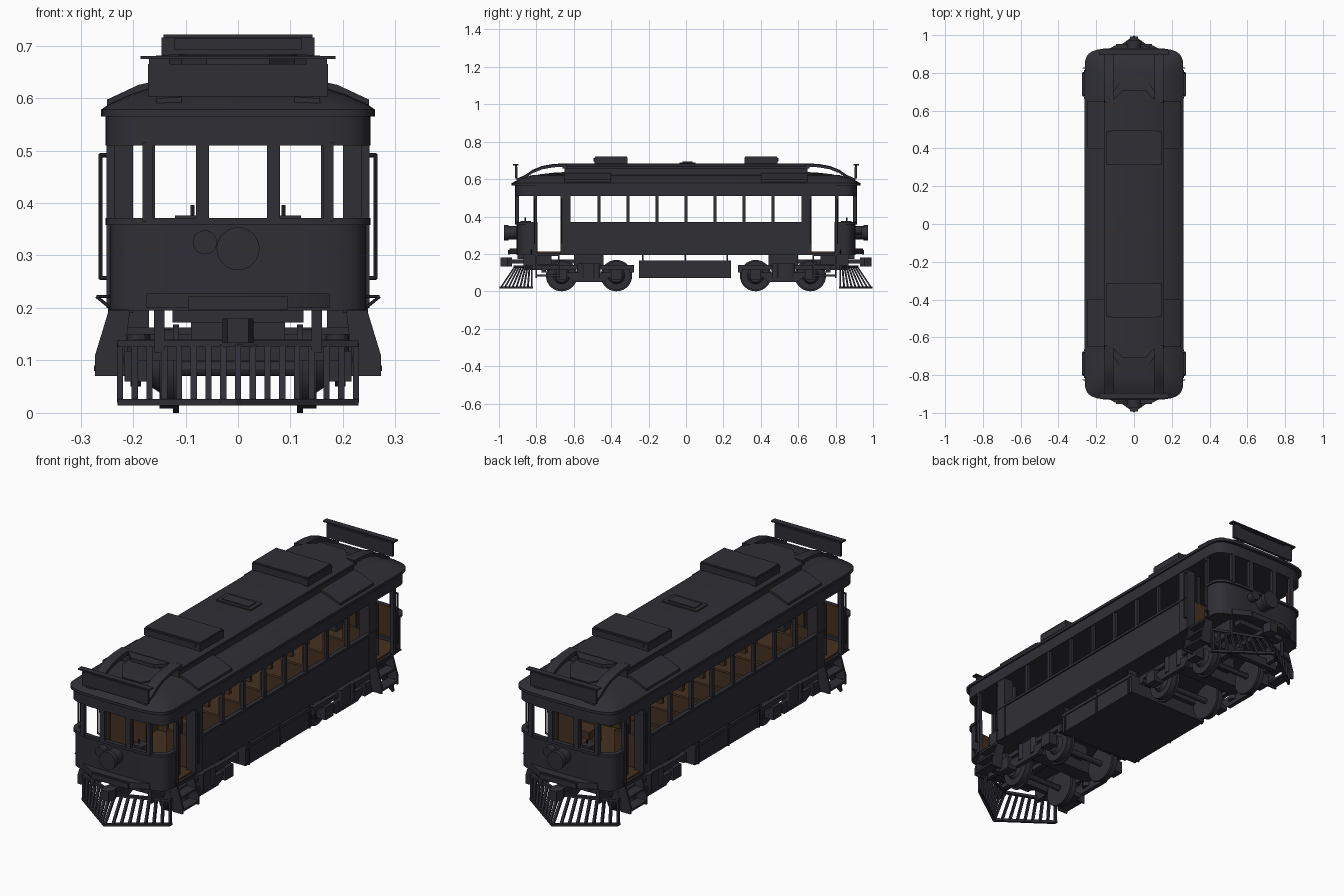
import bpy, bmesh, math
from mathutils import Vector, Matrix

if "Cube" in bpy.data.objects:
    bpy.data.objects.remove(bpy.data.objects["Cube"])


def material(name, col):
    m = bpy.data.materials.new(name)
    m.diffuse_color = (*col, 1)
    m.use_nodes = True
    m.node_tree.nodes["Principled BSDF"].inputs["Base Color"].default_value = m.diffuse_color
    return m


DARK = material("charcoal paint", (0.028, 0.028, 0.036))
BROWN = material("brown wood", (0.060, 0.031, 0.015))
ends = []  # parts of the front end, copied to the back by half a turn


def finish(name, bm, mats=(DARK,), end=False, fix=True):
    if fix:
        bmesh.ops.recalc_face_normals(bm, faces=bm.faces[:])
    me = bpy.data.meshes.new(name)
    bm.to_mesh(me)
    bm.free()
    for m in mats:
        me.materials.append(m)
    ob = bpy.data.objects.new(name, me)
    bpy.context.collection.objects.link(ob)
    if end:
        ends.append(ob)
    return ob


def hull(name, pts, mat=DARK, end=False):
    bm = bmesh.new()
    for p in pts:
        bm.verts.new(p)
    bmesh.ops.convex_hull(bm, input=bm.verts[:])
    return finish(name, bm, (mat,), end)


def box(name, x0, x1, y0, y1, z0, z1, mat=DARK, end=False, inner=0):
    """Axis box; inner=+1/-1 paints the face looking toward that x direction brown."""
    bm = bmesh.new()
    bmesh.ops.create_cube(bm, size=1)
    for v in bm.verts:
        v.co = ((x0 + x1) / 2 + v.co.x * abs(x1 - x0), (y0 + y1) / 2 + v.co.y * abs(y1 - y0),
                (z0 + z1) / 2 + v.co.z * abs(z1 - z0))
    bm.normal_update()
    for f in bm.faces:
        f.material_index = int(inner != 0 and f.normal.x * inner > 0.5)
    return finish(name, bm, (mat, BROWN) if inner else (mat,), end)


def tube(name, a, b, r, n=8, end=False, r2=None):
    a, b = Vector(a), Vector(b)
    bm = bmesh.new()
    rot = (b - a).to_track_quat('Z', 'Y').to_matrix().to_4x4()
    bmesh.ops.create_cone(bm, cap_ends=True, segments=n, radius1=r, radius2=r if r2 is None else r2,
                          depth=(b - a).length, matrix=Matrix.Translation((a + b) / 2) @ rot)
    return finish(name, bm, (DARK,), end)


def arc(w, ye, n=16):
    """Rounded plan of the front end, from the left side round to the right."""
    base = min(0.80, ye - 0.10)
    pts = []
    for i in range(n + 1):
        c, s = math.cos(math.pi * i / n), max(0, math.sin(math.pi * i / n))
        pts.append((-w * math.copysign(abs(c) ** 0.45, c), -(base + (ye - base) * s ** 0.45)))
    return pts


def loft(name, rings, mat=DARK):
    """Stack of full plan outlines given as (half width, half length, z)."""
    bm = bmesh.new()
    loops = []
    for w, ye, z in rings:
        a = arc(w, ye)
        loops.append([bm.verts.new((x, y, z)) for x, y in a + [(-x, -y) for x, y in a]])
    for lo, hi in zip(loops, loops[1:]):
        for i in range(len(lo)):
            j = (i + 1) % len(lo)
            bm.faces.new((lo[i], lo[j], hi[j], hi[i]))
    bm.faces.new(loops[0])
    bm.faces.new(loops[-1])
    return finish(name, bm, (mat,))


def end_wall(name, w, ye, z0, z1, t=0.012):
    """Curved wall round the front end, brown on the inside."""
    bm = bmesh.new()
    cols = []
    for (ox, oy), (ix, iy) in zip(arc(w, ye), arc(w - t, ye - t)):
        cols.append([bm.verts.new(p) for p in ((ox, oy, z0), (ox, oy, z1), (ix, iy, z1), (ix, iy, z0))])
    for a, b in zip(cols, cols[1:]):
        for k in range(4):
            f = bm.faces.new((a[k], b[k], b[(k + 1) % 4], a[(k + 1) % 4]))
            f.material_index = int(k == 2)
    bm.faces.new(cols[0])
    bm.faces.new(cols[-1])
    return finish(name, bm, (DARK, BROWN), True)


# floor, fascia over the windows, and domed roof
loft("underfloor", [(0.243, 0.905, 0.195), (0.243, 0.905, 0.206)])
loft("cabin_floor", [(0.232, 0.89, 0.206), (0.232, 0.89, 0.213)], BROWN)
loft("fascia", [(0.253, 0.915, 0.51), (0.253, 0.915, 0.568)])
loft("roof", [(0.261, 0.932, 0.565), (0.261, 0.932, 0.578), (0.247, 0.915, 0.588),
              (0.205, 0.87, 0.607), (0.16, 0.82, 0.622)])

# saloon sides with eight windows
for s in (-1, 1):
    box("saloon_side", s * 0.233, s * 0.246, -0.672, 0.672, 0.2, 0.362, inner=-s)
    box("window_sill", s * 0.233, s * 0.253, -0.672, 0.672, 0.36, 0.371, inner=-s)
    for k in range(7):
        y = -0.465 + 0.155 * k
        box("window_post", s * 0.235, s * 0.25, y - 0.008, y + 0.008, 0.37, 0.511, inner=-s)
    for k in range(-4, 4):  # seats below the sill
        y = 0.155 * k + 0.05
        box("seat", s * 0.08, s * 0.232, y, y + 0.09, 0.25, 0.285, BROWN)
        box("seat_back", s * 0.08, s * 0.232, y, y + 0.015, 0.213, 0.36, BROWN)

# clerestory, hatches and centre vent on the roof
hull("clerestory", [(s * x, y, z) for s in (-1, 1) for y in (-0.65, 0.65)
                    for x, z in ((0.148, 0.615), (0.148, 0.66))])
hull("clerestory_roof", [(s * x, y, z) for s in (-1, 1) for y in (-0.66, 0.66)
                         for x, z in ((0.158, 0.658), (0.158, 0.668), (0.11, 0.684))])
box("roof_vent", -0.09, 0.09, -0.035, 0.05, 0.67, 0.69)
box("roof_vent_lid", -0.07, 0.07, -0.02, 0.035, 0.68, 0.694)

# underfloor equipment box
box("equipment_box", -0.215, 0.215, -0.25, 0.24, 0.07, 0.163)
for s in (-1, 1):
    for y in (-0.23, -0.005, 0.22):
        box("box_hanger", s * 0.17, s * 0.221, y - 0.004, y + 0.004, 0.07, 0.2)
    box("box_rim", s * 0.21, s * 0.22, -0.25, 0.24, 0.15, 0.166)

# front cab: curved dash, sill, window posts
end_wall("dash_panel", 0.246, 0.907, 0.197, 0.366)
end_wall("cab_sill", 0.253, 0.915, 0.358, 0.371, 0.02)
for x in (-0.068, 0.068):
    box("windscreen_post", x - 0.0125, x + 0.0125, -0.914, -0.898, 0.365, 0.515, end=True)
for s in (-1, 1):
    box("corner_post", s * 0.162, s * 0.182, -0.912, -0.893, 0.365, 0.515, end=True)
    box("door_post", s * 0.235, s * 0.251, -0.815, -0.797, 0.2, 0.515, end=True, inner=-s)
    box("saloon_end_post", s * 0.2, s * 0.25, -0.672, -0.618, 0.2, 0.515, end=True, inner=-s)
    box("bulkhead", s * 0.09, s * 0.24, -0.66, -0.645, 0.2, 0.365, BROWN, True)
    box("bulkhead_post", s * 0.158, s * 0.166, -0.66, -0.645, 0.36, 0.515, end=True)
    # grab rails beside the door
    for y in (-0.81, -0.668):
        tube("grab_rail", (s * 0.262, y, 0.255), (s * 0.262, y, 0.493), 0.004, end=True)
        for z in (0.257, 0.491):
            tube("rail_bracket", (s * 0.243, y, z), (s * 0.264, y, z), 0.004, end=True)
    # entrance steps with tapered cheeks
    for y in (-0.80, -0.68):
        hull("step_cheek", [(s * x, y + d, z) for d in (-0.004, 0.004) for x, z in
                            ((0.205, 0.2), (0.245, 0.2), (0.273, 0.108), (0.273, 0.07), (0.222, 0.07))], end=True)
    for x0, x1, z in ((0.225, 0.274, 0.08), (0.215, 0.262, 0.135), (0.2, 0.248, 0.19)):
        box("step_tread", s * x0, s * x1, -0.80, -0.68, z, z + 0.01, end=True)
    # folding side bracket
    for p, q in (((0.243, 0.222), (0.27, 0.222)), ((0.27, 0.222), (0.243, 0.2))):
        tube("side_bracket", (s * p[0], -0.825, p[1]), (s * q[0], -0.825, q[1]), 0.003, 6, True)
    # plates lying on the roof slope
    hull("roof_panel", [(s * x, y, z + d) for y in (-0.65, -0.40) for d in (-0.006, 0.006)
                        for x, z in ((0.15, 0.628), (0.19, 0.619), (0.25, 0.591))], end=True)
    # curved strips bringing the clerestory roof down to the end
    bm = bmesh.new()
    path = [(-0.64, 0.684), (-0.71, 0.681), (-0.77, 0.67), (-0.82, 0.65), (-0.86, 0.622), (-0.905, 0.602)]
    cols = [[bm.verts.new((s * x, y, z - d)) for x, d in ((0.108, 0), (0.156, 0.003), (0.156, 0.018), (0.108, 0.018))]
            for y, z in path]
    for a, b in zip(cols, cols[1:]):
        for k in range(4):
            bm.faces.new((a[k], b[k], b[(k + 1) % 4], a[(k + 1) % 4]))
    bm.faces.new(cols[0])
    bm.faces.new(cols[-1])
    finish("roof_strip", bm, end=True)
hull("clerestory_nose", [(s * x, y, z) for s in (-1, 1) for z in (0.664, 0.682)
                         for x, y in ((0.11, -0.63), (0.11, -0.66), (0.06, -0.71))], end=True)
hull("roof_hood", [(s * x, y, z) for s in (-1, 1) for x, y, z in
                   ((0.11, -0.6, 0.64), (0.11, -0.7, 0.635), (0.05, -0.79, 0.625), (0.11, -0.6, 0.61), (0.05, -0.79, 0.61))],
     end=True)
box("roof_box", -0.146, 0.146, -0.49, -0.312, 0.682, 0.715, end=True)
box("roof_box_lid", -0.142, 0.142, -0.486, -0.316, 0.714, 0.721, end=True)
box("roof_box_panel", -0.122, 0.122, -0.494, -0.48, 0.693, 0.714, end=True)

# destination board above the roof edge
box("board", -0.172, 0.172, -0.915, -0.902, 0.603, 0.665, end=True)
box("board_cap", -0.186, 0.186, -0.924, -0.896, 0.674, 0.68, end=True)
for x in (-0.15, 0.15):
    box("board_post", x - 0.02, x + 0.02, -0.914, -0.903, 0.66, 0.676, end=True)

# headlight, small lamp and driver's controller
tube("headlight", (0, -0.9, 0.313), (0, -0.965, 0.313), 0.036, 24, True)
tube("headlight_rim", (0, -0.95, 0.313), (0, -0.972, 0.313), 0.041, 24, True)
tube("small_lamp", (-0.063, -0.895, 0.325), (-0.063, -0.94, 0.325), 0.023, 20, True)
box("controller", 0.07, 0.12, -0.885, -0.83, 0.21, 0.376, end=True)
tube("controller_handle", (0.087, -0.86, 0.37), (0.087, -0.86, 0.396), 0.004, 8, True)

# bumper and coupler
hull("bumper", [(s * x, y, z) for s in (-1, 1) for z in (0.2, 0.228)
                for x, y in ((0.174, -0.88), (0.174, -0.905), (0.10, -0.945))], end=True)
box("bumper_plate", -0.095, 0.095, -0.952, -0.94, 0.197, 0.222, end=True)
box("coupler_beam", -0.125, 0.125, -0.9, -0.86, 0.172, 0.197, end=True)
box("coupler_bar", -0.015, 0.015, -0.96, -0.6, 0.148, 0.17, end=True)
hull("coupler_head", [(s * x, y, z) for s in (-1, 1) for x, y in ((0.02, -0.93), (0.03, -0.955), (0.02, -0.992))
                      for z in (0.133, 0.18)], end=True)

# slatted V-shaped fender
for s in (-1, 1):
    for z, yc, name in ((0.02, -0.99, "fender_bottom_rail"), (0.132, -0.915, "fender_top_rail")):
        hull(name, [(s * x, y + d, z + e) for x, y in ((0, yc), (0.23, -0.825))
                    for d in (-0.008, 0.008) for e in (-0.006, 0.006)], end=True)
    for k in range(9):
        t = k / 8
        x = 0.225 * t
        yb, yt = -0.99 + 0.165 * t, -0.915 + 0.09 * t
        hull("fender_slat", [(s * x + e, y + d, z) for y, z in ((yb, 0.02), (yt, 0.132))
                             for d in (-0.005, 0.005) for e in (-0.006, 0.006)], end=True)
    box("fender_arm", s * 0.14, s * 0.16, -0.87, -0.72, 0.115, 0.2, end=True)

# four-wheel truck
for y in (-0.665, -0.372):
    tube("axle", (-0.2, y, 0.084), (0.2, y, 0.084), 0.014, 12, True)
    for s in (-1, 1):
        tube("wheel", (s * 0.118, y, 0.084), (s * 0.15, y, 0.084), 0.076, 28, True)
        tube("wheel_flange", (s * 0.112, y, 0.084), (s * 0.124, y, 0.084), 0.084, 28, True)
        tube("wheel_hub", (s * 0.15, y, 0.084), (s * 0.165, y, 0.084), 0.045, 20, True, 0.035)
        box("journal_box", s * 0.17, s * 0.216, y - 0.03, y + 0.03, 0.06, 0.118, end=True)
for s in (-1, 1):
    box("truck_side_beam", s * 0.18, s * 0.2, -0.75, -0.29, 0.118, 0.14, end=True)
    hull("truck_equalizer", [(s * x, -0.5185 + d * m, z) for x in (0.185, 0.205) for m in (-1, 1)
                             for d, z in ((0.12, 0.1), (0.08, 0.05), (0.12, 0.085))], end=True)
    for y in (-0.56, -0.478):
        tube("spring", (s * 0.19, y, 0.07), (s * 0.19, y, 0.15), 0.022, 12, True)
box("truck_bolster", -0.205, 0.205, -0.555, -0.483, 0.09, 0.15, end=True)
box("truck_centre", -0.09, 0.09, -0.6, -0.44, 0.14, 0.2, end=True)
for y in (-0.76, -0.29):
    box("truck_cross_beam", -0.2, 0.2, y - 0.012, y + 0.012, 0.1, 0.14, end=True)

# copy the front end to the back
for ob in ends:
    c = ob.copy()
    c.rotation_euler.z = math.pi
    bpy.context.collection.objects.link(c)

# smooth the rounded parts, keep edges sharp
for ob in bpy.data.objects:
    ob.select_set(True)
bpy.context.view_layer.objects.active = bpy.data.objects["roof"]
bpy.ops.object.shade_smooth_by_angle(angle=math.radians(30))
